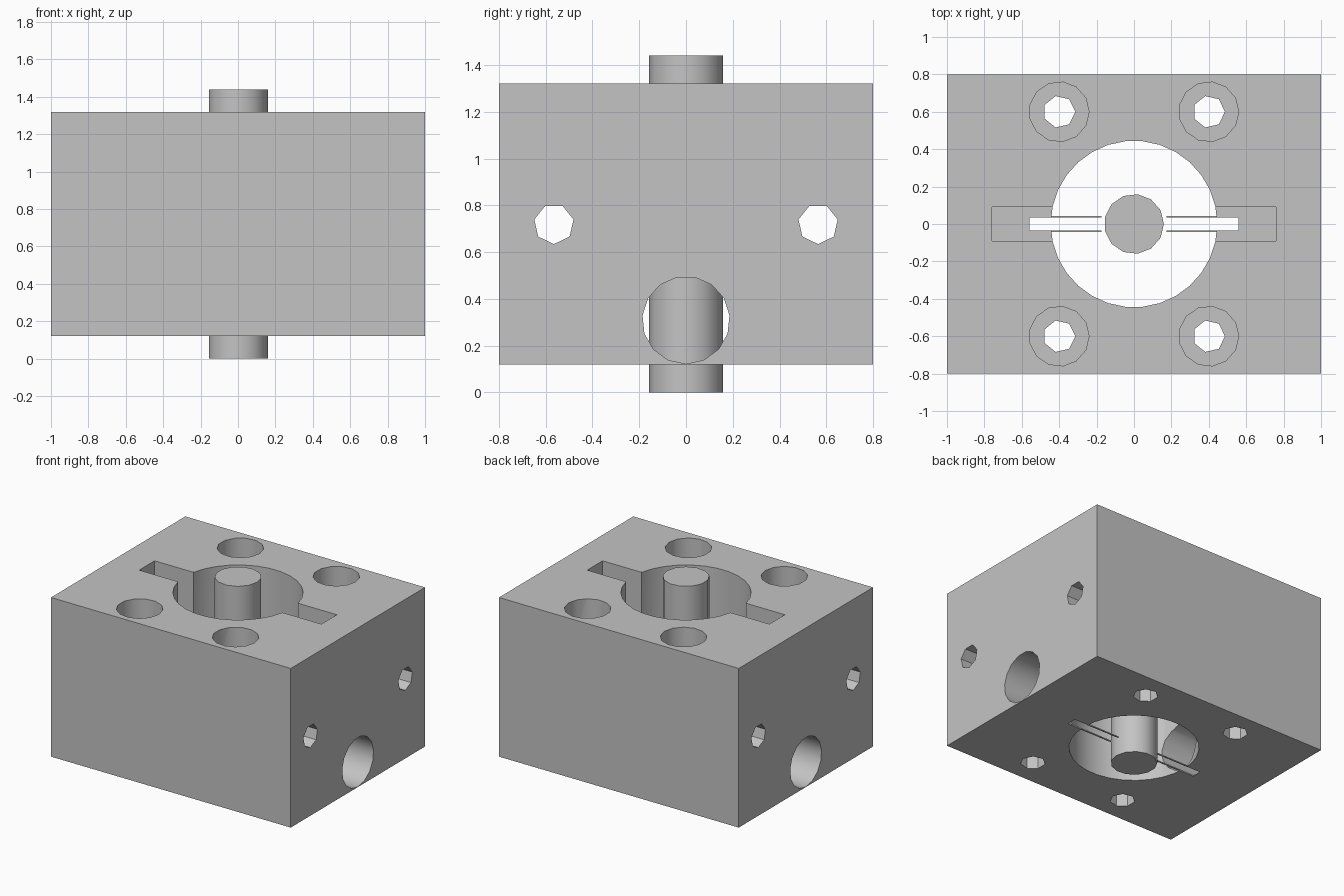
import bpy
import math

default_cube = bpy.data.objects.get("Cube")
if default_cube:
    bpy.data.objects.remove(default_cube, do_unlink=True)

BOTTOM, TOP = 0.12, 1.32
MIDDLE = (BOTTOM + TOP) / 2

grey = bpy.data.materials.new("machined_grey")
grey.use_nodes = True
colour = (0.55, 0.55, 0.55, 1)
grey.diffuse_color = colour
grey.node_tree.nodes["Principled BSDF"].inputs["Base Color"].default_value = colour


def finish(name, mesh_object):
    mesh_object.name = name
    mesh_object.data.name = name
    mesh_object.data.materials.append(grey)
    return mesh_object


def box(name, x0, x1, y0, y1, z0, z1):
    centre = ((x0 + x1) / 2, (y0 + y1) / 2, (z0 + z1) / 2)
    bpy.ops.mesh.primitive_cube_add(size=1, location=centre)
    ob = bpy.context.object
    ob.scale = (x1 - x0, y1 - y0, z1 - z0)
    bpy.ops.object.transform_apply(location=False, rotation=False, scale=True)
    return finish(name, ob)


def cylinder(name, radius, sides, x, y, z0, z1):
    # One corner points along +x
    bpy.ops.mesh.primitive_cylinder_add(vertices=sides, radius=radius, depth=z1 - z0,
                                        location=(x, y, (z0 + z1) / 2),
                                        rotation=(0, 0, -math.pi / 2))
    bpy.ops.object.transform_apply(location=False, rotation=True, scale=False)
    return finish(name, bpy.context.object)


def cross_cylinder(name, radius, sides, y, z):
    # Runs along x, one corner pointing down
    ob = cylinder(name, radius, sides, 0, 0, -1.2, 1.2)
    ob.rotation_euler = (0, math.pi / 2, 0)
    ob.location = (0, y, z)
    return ob


def cut(target, cutter):
    cutter.hide_render = True
    mod = target.modifiers.new("cut", "BOOLEAN")
    mod.operation = "DIFFERENCE"
    mod.solver = "EXACT"
    mod.object = cutter
    bpy.context.view_layer.update()
    bpy.ops.object.select_all(action="DESELECT")
    bpy.context.view_layer.objects.active = target
    target.select_set(True)
    bpy.ops.object.modifier_apply(modifier=mod.name)
    bpy.data.objects.remove(cutter, do_unlink=True)


# Housing block
block = box("housing_block", -1, 1, -0.8, 0.8, BOTTOM, TOP)

# Central bore, stepped key slot and cross bore
cut(block, cylinder("bore", 0.445, 30, 0, 0, 0, 1.5))
cut(block, box("key_pocket", -0.76, 0.76, -0.092, 0.092, MIDDLE, 1.5))
cut(block, box("key_slot", -0.56, 0.56, -0.036, 0.036, 0, 1.5))
cut(block, cross_cylinder("cross_bore", 0.187, 15, 0, 0.309))

# Corner screw holes with counterbores, and side pin holes
for sy in (-1, 1):
    for sx in (-1, 1):
        cut(block, cylinder("screw_hole", 0.086, 7, sx * 0.4, sy * 0.6, 0, 1.5))
        cut(block, cylinder("counterbore", 0.16, 13, sx * 0.4, sy * 0.6, TOP - 0.2, 1.5))
    cut(block, cross_cylinder("pin_hole", 0.086, 7, sy * 0.565, MIDDLE))

# Centre pin
pin = cylinder("centre_pin", 0.16, 13, 0, 0, 0, 1.44)

# Thin rails bordering the slot across the bore
for side, sx in (("left", 1), ("right", -1)):
    for end, sy in (("back", 1), ("front", -1)):
        xs = sorted((sx * 0.175, sx * 0.445))
        ys = sorted((sy * 0.034, sy * 0.042))
        box(f"{side}_{end}_rail", *xs, *ys, BOTTOM, BOTTOM + 0.008)

# Smooth round walls, sharp edges kept
for ob in (block, pin):
    bpy.ops.object.select_all(action="DESELECT")
    bpy.context.view_layer.objects.active = ob
    ob.select_set(True)
    bpy.ops.object.shade_smooth_by_angle(angle=math.radians(30))
